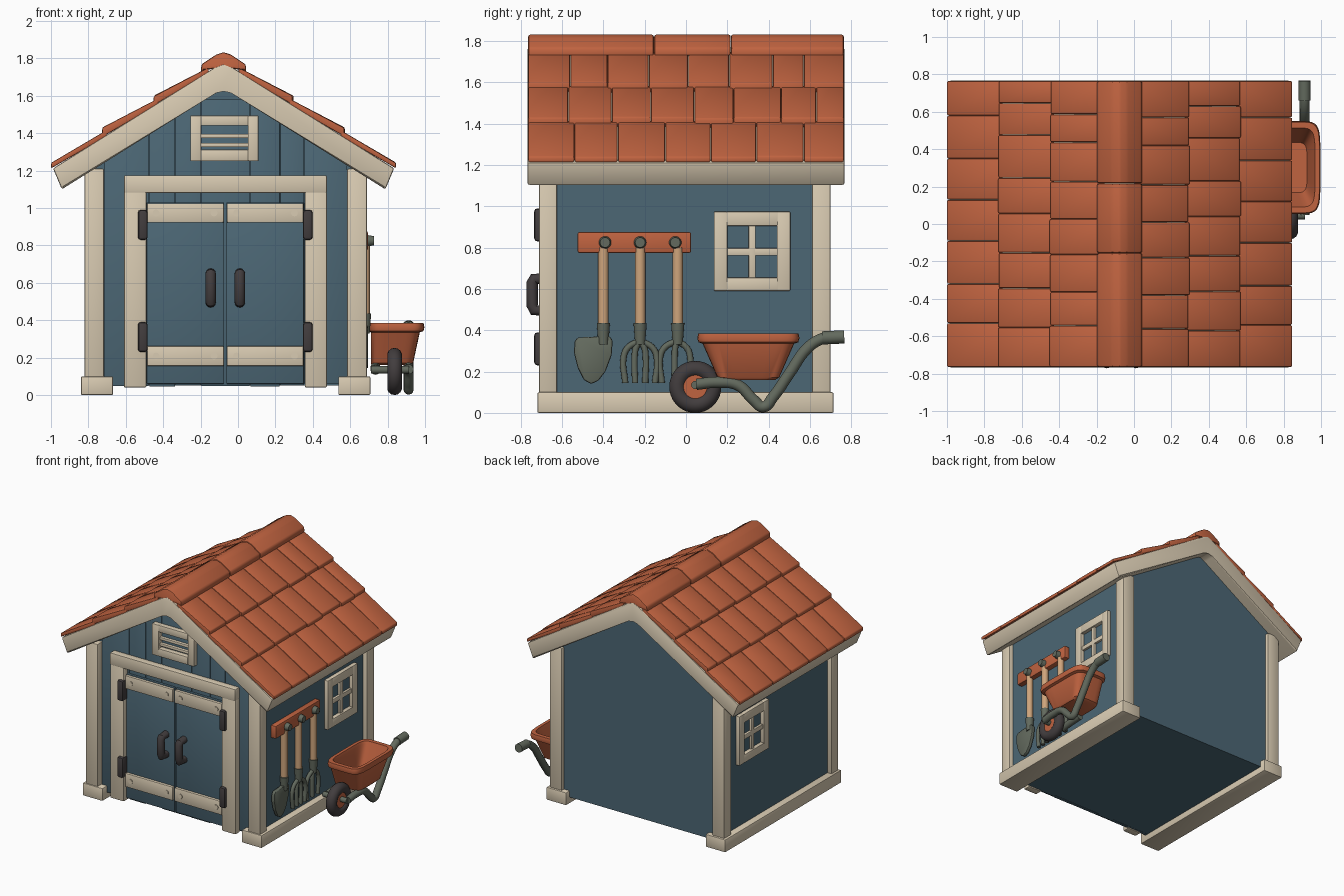
import bpy, bmesh, math, random
from mathutils import Vector, Matrix

if "Cube" in bpy.data.objects:
    bpy.data.objects.remove(bpy.data.objects["Cube"])

random.seed(4)
CX = -0.077          # centre line of the roof
PX = -0.066          # centre line of walls and posts


def material(name, r, g, b):
    m = bpy.data.materials.new(name)
    lin = [((c / 255 + 0.055) / 1.055) ** 2.4 for c in (r, g, b)]
    m.diffuse_color = (*lin, 1)
    m.use_nodes = True
    m.node_tree.nodes["Principled BSDF"].inputs["Base Color"].default_value = m.diffuse_color
    return m


ORANGE = material("terracotta", 192, 99, 64)
BLUE = material("slate_blue", 76, 103, 117)
CREAM = material("cream_trim", 217, 203, 178)
DARK = material("dark_iron", 66, 61, 62)
STEEL = material("grey_green_steel", 99, 106, 94)
WOOD = material("light_wood", 207, 165, 124)


def finish(bm, name, mat, bevel=0.0):
    if bevel:
        bmesh.ops.bevel(bm, geom=bm.edges[:], offset=bevel, segments=2,
                        profile=0.5, affect='EDGES', clamp_overlap=True)
    bmesh.ops.recalc_face_normals(bm, faces=bm.faces[:])
    me = bpy.data.meshes.new(name)
    bm.to_mesh(me)
    bm.free()
    me.materials.append(mat)
    ob = bpy.data.objects.new(name, me)
    bpy.context.collection.objects.link(ob)
    return ob


def prism(name, pts, axis, a, b, mat, bevel=0.006):
    """Extrude a profile along x (points are y,z) or along y (points are x,z)."""
    bm = bmesh.new()
    place = (lambda p, t: (t, p[0], p[1])) if axis == 'x' else (lambda p, t: (p[0], t, p[1]))
    lo = [bm.verts.new(place(p, a)) for p in pts]
    hi = [bm.verts.new(place(p, b)) for p in pts]
    bm.faces.new(lo)
    bm.faces.new(hi)
    n = len(pts)
    for i in range(n):
        bm.faces.new((lo[i], lo[(i + 1) % n], hi[(i + 1) % n], hi[i]))
    return finish(bm, name, mat, bevel)


def box(name, x0, x1, y0, y1, z0, z1, mat, bevel=0.006):
    return prism(name, [(x0, z0), (x1, z0), (x1, z1), (x0, z1)], 'y', y0, y1, mat, bevel)


def rod(name, p, q, r, mat, r2=None):
    bm = bmesh.new()
    p, q = Vector(p), Vector(q)
    rot = (q - p).to_track_quat('Z', 'Y').to_matrix().to_4x4()
    bmesh.ops.create_cone(bm, cap_ends=True, segments=20, radius1=r, radius2=r2 or r,
                          depth=(q - p).length, matrix=Matrix.Translation((p + q) / 2) @ rot)
    return finish(bm, name, mat)


def tube(name, pts, r, mat, smooth=True):
    cu = bpy.data.curves.new(name, 'CURVE')
    cu.dimensions = '3D'
    cu.bevel_depth, cu.bevel_resolution, cu.use_fill_caps = r, 4, True
    cu.resolution_u = 6
    sp = cu.splines.new('BEZIER')
    sp.bezier_points.add(len(pts) - 1)
    for bp, p in zip(sp.bezier_points, pts):
        bp.co = p
        bp.handle_left_type = bp.handle_right_type = 'AUTO' if smooth else 'VECTOR'
    tmp = bpy.data.objects.new(name + "_curve", cu)
    bpy.context.collection.objects.link(tmp)
    me = bpy.data.meshes.new_from_object(tmp.evaluated_get(bpy.context.evaluated_depsgraph_get()))
    bpy.data.objects.remove(tmp)
    me.materials.clear()
    me.materials.append(mat)
    ob = bpy.data.objects.new(name, me)
    bpy.context.collection.objects.link(ob)


# Walls: one solid gabled block
prism("walls", [(PX - .72, .05), (PX + .72, .05), (PX + .72, 1.22), (CX, 1.67), (PX - .72, 1.22)],
      'y', -.652, .672, BLUE, 0)

# Front planks with thin gaps
seams = [-.65, -.41, -.27, -.13, .13, .29, .42, .65]
for a, b in zip(seams, seams[1:]):
    a, b = a + .0015, b - .0015
    z = .045 + random.uniform(0, .015)
    outline = [(PX + a, z), (PX + b, z), (PX + b, 1.66 - .613 * abs(b)), (PX + a, 1.66 - .613 * abs(a))]
    prism("front_plank", outline, 'y', -.662, -.64, BLUE, .0015)

# Corner posts and base rails
for s in (-1, 1):
    x0, x1 = sorted((PX + s * .65, PX + s * .755))
    for y0, y1 in ((-.712, -.625), (.61, .70)):
        box("corner_post", x0, x1, y0, y1, .08, 1.21, CREAM, .008)
    x0, x1 = sorted((PX + s * .602, PX + s * .774))
    box("base_rail", x0, x1, -.72, .715, 0, .1, CREAM, .008)

# Roof slab with cream fascia
prism("roof_slab", [(CX - .865, 1.10), (CX - .912, 1.212), (CX - .05, 1.75), (CX, 1.77), (CX + .05, 1.75),
                    (CX + .912, 1.212), (CX + .865, 1.10), (CX + .04, 1.615), (CX, 1.635), (CX - .04, 1.615)],
      'y', -.768, .768, CREAM, .010)

# Roof tiles: three rows a side, then ridge caps
slab = lambda r: 1.777 - .615 * r
rows = [(.922, .625, .030, [-.54, -.33, -.10, .12, .34, .57]),
        (.647, .35, .050, [-.57, -.36, -.17, .04, .23, .46, .63]),
        (.372, .08, .050, [-.56, -.38, -.18, .01, .21, .42, .57])]
for s in (-1, 1):
    for low, high, thick, joints in rows:
        shift = 0 if s > 0 else random.uniform(-.03, .02)
        ys = [-.765] + [y + shift for y in joints] + [.765]
        for a, b in zip(ys, ys[1:]):
            lo = low + (random.uniform(-.006, .003) if low < .9 else 0)
            t = thick + random.uniform(-.003, .003)
            prism("roof_tile", [(CX + s * lo, slab(lo) + .002), (CX + s * lo, slab(lo) + t),
                                (CX + s * high, slab(high) + .024), (CX + s * high, slab(high) - .01)],
                  'y', a + .001, b - .001, ORANGE, .007)
for a, b in ((-.765, -.155), (-.155, .217), (.217, .765)):
    prism("ridge_cap", [(CX - .122, 1.728), (CX - .118, 1.768), (CX - .04, 1.82), (CX, 1.833), (CX + .04, 1.82),
                        (CX + .118, 1.768), (CX + .122, 1.728), (CX, 1.765)],
          'y', a + .001, b - .001, ORANGE, .010)

# Gable vent
box("vent_side", -.255, -.197, -.70, -.65, 1.25, 1.495, CREAM)
box("vent_side", .053, .11, -.70, -.65, 1.25, 1.495, CREAM)
box("vent_top", -.2, .056, -.70, -.65, 1.44, 1.495, CREAM)
box("vent_bottom", -.2, .056, -.70, -.65, 1.25, 1.312, CREAM)
for z in (1.337, 1.385):
    box("vent_slat", -.2, .056, -.685, -.65, z - .011, z + .011, CREAM, .004)

# Door frame
box("door_jamb_left", -.61, -.49, -.71, -.65, .04, 1.09, CREAM, .008)
box("door_jamb_right", .357, .475, -.71, -.65, .04, 1.09, CREAM, .008)
box("door_header", -.61, .475, -.712, -.65, 1.08, 1.175, CREAM, .008)

# Double doors with battens, bolts, hinges and handles
for s in (-1, 1):
    def span(a, b):
        return sorted((-.068 + s * a, -.068 + s * b))
    box("door", *span(.006, .42), -.68, -.65, .06, 1.03, BLUE, .004)
    for z0, z1 in ((.155, .262), (.922, 1.025)):
        box("door_batten", *span(.008, .418), -.70, -.67, z0, z1, CREAM)
        for d in (.06, .37):
            x = -.068 + s * d
            rod("batten_bolt", (x, -.69, (z0 + z1) / 2), (x, -.705, (z0 + z1) / 2), .018, CREAM)
    for z in (.31, .91):
        box("hinge", *span(.415, .467), -.735, -.66, z - .08, z + .08, DARK, .015)
    x = -.068 + s * .078
    tube("door_handle", [(x, -.67, .495), (x, -.735, .498), (x, -.744, .52),
                         (x, -.744, .63), (x, -.735, .648), (x, -.67, .65)], .028, DARK, False)

# Side windows on both walls
for s in (-1, 1):
    x0, x1 = sorted((PX + s * .71, PX + s * .75))
    for y0, y1, z0, z1 in ((.135, .20, .59, .975), (.44, .505, .59, .975),
                           (.195, .445, .59, .655), (.195, .445, .905, .975)):
        box("window_frame", x0, x1, y0, y1, z0, z1, CREAM)
    x0, x1 = sorted((PX + s * .71, PX + s * .738))
    box("window_mullion", x0, x1, .303, .337, .65, .91, CREAM, .004)
    box("window_crossbar", x0, x1, .195, .445, .762, .798, CREAM, .004)

# Tool rack with pegs
box("tool_rack", .645, .695, -.525, .025, .775, .875, ORANGE, .008)
TX = .68
for y in (-.392, -.222, -.052):
    rod("rack_peg", (.69, y, .825), (.728, y, .825), .031, STEEL, r2=.024)
for y in (-.40, -.222, -.04):
    rod("tool_handle", (TX, y, .40), (TX, y, .80), .025, WOOD)
    rod("tool_socket", (TX, y, .33), (TX, y, .435), .024, STEEL, r2=.032)

# Shovel blade
prism("shovel_blade", [(-.54, .345), (-.525, .365), (-.42, .37), (-.37, .372), (-.355, .35), (-.36, .28),
                       (-.39, .20), (-.425, .155), (-.46, .14), (-.495, .16), (-.525, .22), (-.542, .29)],
      'x', TX - .014, TX + .014, STEEL, .008)

# Garden forks
for y, tines in ((-.222, (-.08, -.027, .027, .08)), (-.045, (-.08, -.01, .065))):
    for d in tines:
        tube("fork_tine", [(TX, y, .35), (TX, y + d * .75, .315), (TX, y + d, .27), (TX, y + d * .9, .145)],
             .015, STEEL)

# Wheelbarrow tray: lofted rounded rectangles, upright on the wall side
bm = bmesh.new()
rings = []
for x0, x1, hy, z in ((.715, .925, .13, .16), (.71, .937, .150, .172), (.71, .972, .222, .335),
                      (.702, .992, .242, .342), (.70, .997, .248, .362), (.704, .992, .243, .385),
                      (.728, .968, .212, .385), (.734, .962, .205, .365), (.74, .925, .135, .19)):
    ring = []
    for i in range(32):
        t = 2 * math.pi * (i + .5) / 32
        c, sn = math.cos(t), math.sin(t)
        ring.append(bm.verts.new(((x0 + x1) / 2 + (x1 - x0) / 2 * math.copysign(abs(c) ** .35, c),
                                  .302 + hy * math.copysign(abs(sn) ** .35, sn), z)))
    rings.append(ring)
for r0, r1 in zip(rings, rings[1:]):
    for i in range(32):
        j = (i + 1) % 32
        bm.faces.new((r0[i], r0[j], r1[j], r1[i]))
bm.faces.new(rings[0])
bm.faces.new(rings[-1])
finish(bm, "barrow_tray", ORANGE)

# Wheelbarrow wheel: tyre, hub and axle
WX, WY, WZ = .837, .045, .126
bpy.ops.mesh.primitive_torus_add(location=(WX, WY, WZ), rotation=(0, math.pi / 2, 0), major_segments=36,
                                 minor_segments=14, major_radius=.086, minor_radius=.040)
bpy.context.object.name = "barrow_tyre"
bpy.context.object.data.materials.append(DARK)
rod("barrow_hub", (WX - .026, WY, WZ), (WX + .026, WY, WZ), .062, ORANGE)
rod("barrow_axle", (.71, WY, .135), (.915, WY, .135), .02, STEEL)

# Wheelbarrow bars: the outer one is axle arm, leg and grip; the inner one stops under the tray
X = .912
tube("barrow_outer_bar", [(X, .05, .138), (X, .15, .148), (X, .25, .135), (X, .33, .06), (X, .375, .029),
                          (X, .42, .075), (X, .50, .19), (X, .59, .315), (X, .66, .36), (X, .70, .366)], .027, STEEL)
rod("barrow_grip", (X, .66, .363), (X, .766, .368), .032, STEEL)
tube("barrow_inner_bar", [(.735, .05, .135), (.735, .15, .145), (.735, .25, .15)], .027, STEEL)

# Smooth shading with crisp edges
bpy.ops.object.select_all(action='SELECT')
bpy.context.view_layer.objects.active = bpy.data.objects["walls"]
bpy.ops.object.shade_smooth_by_angle(angle=math.radians(35))
